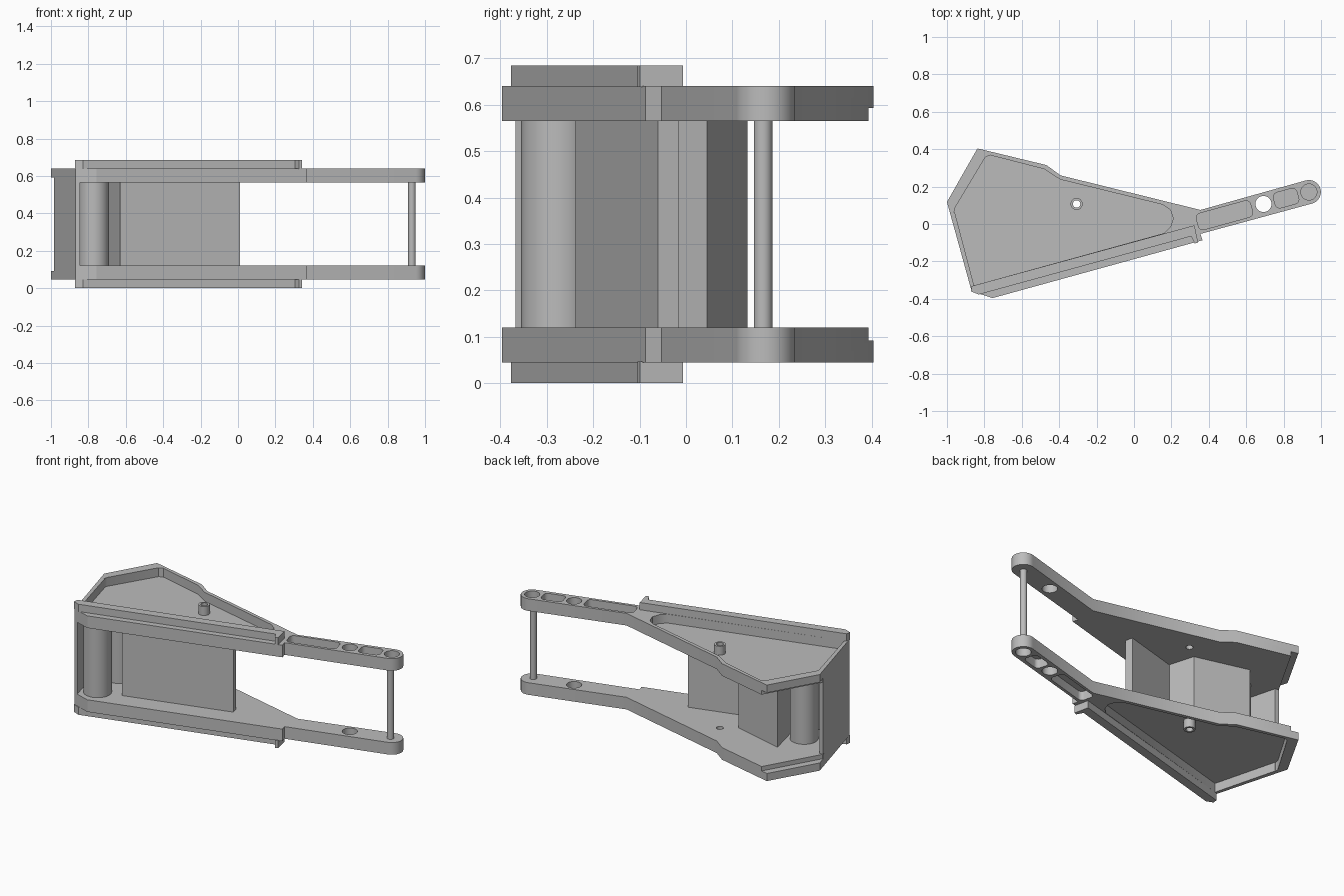
import bpy, bmesh, math
from mathutils import Vector

if "Cube" in bpy.data.objects:
    bpy.data.objects.remove(bpy.data.objects["Cube"], do_unlink=True)

# Heights measured from the middle plane; everything is symmetric about it
MID, INNER, FLOOR, LIP, OUTER, TOP = 0.3425, 0.2225, 0.2425, 0.25, 0.2975, 0.3425
ANGLE = math.atan(0.274)

grey = bpy.data.materials.new("plain_grey")
grey.use_nodes = True
GREY = (0.5, 0.5, 0.5, 1)
grey.diffuse_color = GREY
grey.node_tree.nodes["Principled BSDF"].inputs["Base Color"].default_value = GREY


def prism(name, outline, low, high):
    """Upright solid with the given outline."""
    bm = bmesh.new()
    base = bm.faces.new([bm.verts.new((x, y, low)) for x, y in outline])
    moved = bmesh.ops.extrude_face_region(bm, geom=[base])["geom"]
    bmesh.ops.translate(bm, vec=(0, 0, high - low),
                        verts=[g for g in moved if isinstance(g, bmesh.types.BMVert)])
    bmesh.ops.recalc_face_normals(bm, faces=bm.faces)
    mesh = bpy.data.meshes.new(name)
    bm.to_mesh(mesh)
    bm.free()
    mesh.materials.append(grey)
    ob = bpy.data.objects.new(name, mesh)
    ob.location.z = MID
    bpy.context.collection.objects.link(ob)
    return ob


def arc(cx, cy, r, start=0.0, sweep=2 * math.pi, n=32):
    count = n if sweep > 6 else n + 1
    return [(cx + r * math.cos(start + sweep * i / n),
             cy + r * math.sin(start + sweep * i / n)) for i in range(count)]


def slot(cx, cy, length, width, r=0.025):
    """Rounded rectangle turned along the arm."""
    pts = []
    for k, (sx, sy) in enumerate([(1, 1), (-1, 1), (-1, -1), (1, -1)]):
        pts += arc(sx * (length / 2 - r), sy * (width / 2 - r), r, k * math.pi / 2, math.pi / 2, 6)
    c, s = math.cos(ANGLE), math.sin(ANGLE)
    return [(cx + x * c - y * s, cy + x * s + y * c) for x, y in pts]


def combine(ob, outline, low, high, operation="DIFFERENCE"):
    """Cut or add a prism, then discard the helper."""
    tool = prism("helper", outline, low, high)
    tool.hide_render = True
    mod = ob.modifiers.new("cut", "BOOLEAN")
    mod.object, mod.operation, mod.solver = tool, operation, "EXACT"
    bpy.context.view_layer.update()
    graph = bpy.context.evaluated_depsgraph_get()
    mesh = bpy.data.meshes.new_from_object(ob.evaluated_get(graph))
    ob.modifiers.clear()
    ob.data = mesh
    bpy.data.objects.remove(tool, do_unlink=True)


def mirror(ob):
    mod = ob.modifiers.new("mirror", "MIRROR")
    mod.use_axis = (False, False, True)
    mod.use_mirror_merge = False


def smooth(ob):
    bpy.ops.object.select_all(action="DESELECT")
    ob.select_set(True)
    bpy.context.view_layer.objects.active = ob
    bpy.ops.object.shade_smooth_by_angle(angle=math.radians(30))


# Side plate: wide body tapering to a round-ended arm
tip = (0.935, 0.171)
body = [(-0.868, -0.36), (-0.756, -0.396), (0.366, -0.087), (0.355, -0.053)]
body += arc(*tip, 0.064, ANGLE - math.pi / 2, math.pi, 20)
body += [(0.355, 0.075), (-0.393, 0.26), (-0.468, 0.315), (-0.837, 0.404), (-1.0, 0.118)]
plate = prism("side_plates", body, INNER, OUTER)

# Large recess in the outer face, with a hollow boss
recess = [(-0.868, -0.332), (0.16, -0.049), (0.195, -0.015), (0.21, 0.03), (0.195, 0.075),
          (0.155, 0.103), (-0.395, 0.238), (-0.478, 0.293), (-0.77, 0.368), (-0.795, 0.357),
          (-0.958, 0.085), (-0.962, 0.06)]
combine(plate, recess, FLOOR, 0.4)
combine(plate, arc(-0.307, 0.107, 0.032), FLOOR - 0.01, OUTER, "UNION")
combine(plate, arc(-0.307, 0.107, 0.02), 0.1, 0.4)

# Arm pockets, through hole and tip recess
combine(plate, slot(0.484, 0.047, 0.3, 0.09), FLOOR, 0.4)
combine(plate, slot(0.813, 0.138, 0.13, 0.085), FLOOR, 0.4)
combine(plate, arc(0.692, 0.107, 0.043), 0.1, 0.4)
combine(plate, arc(*tip, 0.043), FLOOR, 0.4)

# Rebate along the inner slanted back edge
a, b = Vector((-1.0, 0.118)), Vector((-0.837, 0.404))
along = (b - a).normalized()
inward = Vector((along.y, -along.x)) * 0.043
a, b = a - along * 0.2, b + along * 0.2
combine(plate, [a - inward, b - inward, b + inward, a + inward], 0.1, LIP)
mirror(plate)
smooth(plate)

# Raised rail along the front edge, hooked at its end
rail = [(-0.872, -0.36), (-0.83, -0.377), (0.305, -0.066), (0.325, -0.104),
        (0.343, -0.099), (0.323, -0.007), (-0.868, -0.332)]
mirror(prism("front_rails", rail, OUTER - 0.002, TOP))

# End wall joining both plates
prism("end_wall", [(-0.985, 0.064), (-0.868, -0.36), (-0.845, -0.367), (-0.958, 0.062)],
      -OUTER, OUTER)

# Central partition and block behind it
prism("partition", [(-0.63, -0.238), (0.01, -0.06), (-0.002, -0.015), (-0.642, -0.193)],
      -INNER, INNER)
prism("rear_block", [(-0.642, -0.194), (-0.345, -0.111), (-0.39, 0.045), (-0.72, 0.132)],
      -INNER, INNER)

# Round spacers and the thin pin at the arm tips
for name, x, y, r in [("front_spacer", -0.77, -0.275, 0.08),
                      ("rear_spacer", -0.775, -0.05, 0.08),
                      ("tip_pin", 0.93, 0.166, 0.02)]:
    smooth(prism(name, arc(x, y, r), -INNER, INNER))
